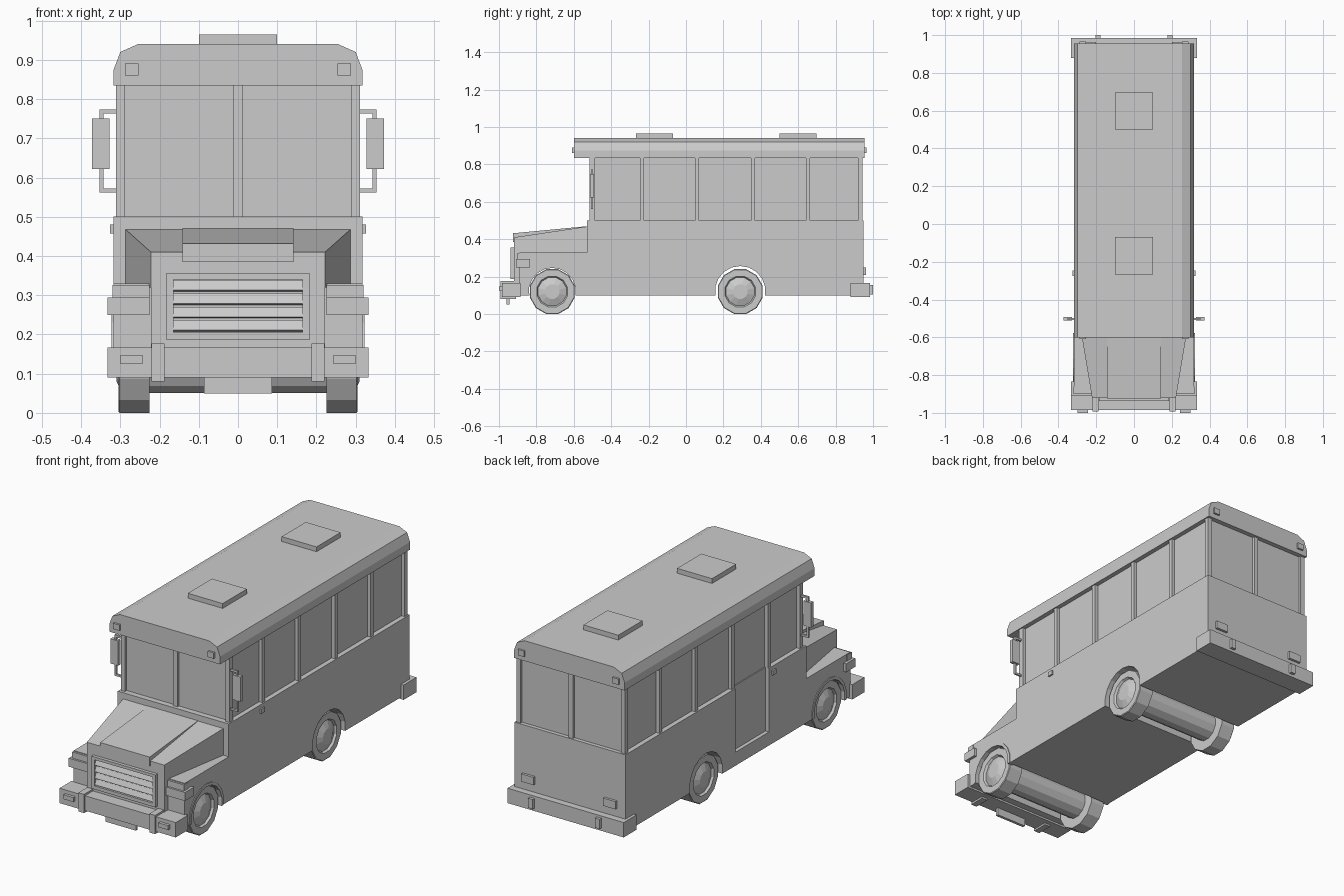
import bpy, bmesh, math
from mathutils import Vector, Matrix

if "Cube" in bpy.data.objects:
    bpy.data.objects.remove(bpy.data.objects["Cube"])


def finish(name, bm):
    bmesh.ops.recalc_face_normals(bm, faces=bm.faces)
    me = bpy.data.meshes.new(name)
    bm.to_mesh(me)
    bm.free()
    ob = bpy.data.objects.new(name, me)
    bpy.context.collection.objects.link(ob)
    return ob


def box(name, x, y, z, tilt=0):
    """Box from (min, max) ranges, optionally tilted about x."""
    bm = bmesh.new()
    bmesh.ops.create_cube(bm, size=1)
    for v in bm.verts:
        v.co = Vector((v.co.x * (x[1] - x[0]), v.co.y * (y[1] - y[0]), v.co.z * (z[1] - z[0])))
    bm.transform(Matrix.Rotation(tilt, 4, 'X'))
    bm.transform(Matrix.Translation((sum(x) / 2, sum(y) / 2, sum(z) / 2)))
    return finish(name, bm)


def pair(name, x, y, z):
    """The same box on both sides."""
    box(name + "_right", x, y, z)
    box(name + "_left", (-x[1], -x[0]), y, z)


def prism(name, pts, axis, lo, hi):
    """Extrude a profile: (y, z) points along x, or (x, z) points along y."""
    bm = bmesh.new()
    co = (lambda p, t: (t, p[0], p[1])) if axis == 'x' else (lambda p, t: (p[0], t, p[1]))
    a = [bm.verts.new(co(p, lo)) for p in pts]
    b = [bm.verts.new(co(p, hi)) for p in pts]
    bm.faces.new(a)
    bm.faces.new(b)
    for i in range(len(pts)):
        j = (i + 1) % len(pts)
        bm.faces.new((a[i], a[j], b[j], b[i]))
    return finish(name, bm)


def lathe(name, profile, y, z, side=1, n=12):
    """Spin (x, radius) points around a sideways axle."""
    bm = bmesh.new()
    rings = []
    for x, r in profile:
        rings.append([bm.verts.new((side * x, y + r * math.cos((i + .5) * math.tau / n),
                                    z + r * math.sin((i + .5) * math.tau / n))) for i in range(n)])
    for p, q in zip(rings, rings[1:]):
        for i in range(n):
            j = (i + 1) % n
            bm.faces.new((p[i], p[j], q[j], q[i]))
    bm.faces.new(rings[0])
    bm.faces.new(rings[-1])
    return finish(name, bm)


def arc(y, r, z0=.1, zc=.122, n=10):
    """Wheel arch points from front to back, starting on the sill."""
    a0 = math.asin((z0 - zc) / r)
    return [(y - r * math.cos(a), zc + r * math.sin(a))
            for a in (a0 + (math.pi - 2 * a0) * i / n for i in range(n + 1))]


WHEELS = {"front": -.715, "rear": .29}

# Lower body with fenders and wheel arches
profile = ([(-.89, .1)] + arc(WHEELS["front"], .135) + arc(WHEELS["rear"], .135)
           + [(.95, .1), (.95, .5), (-.53, .5), (-.53, .33), (-.89, .33)])
body = prism("lower_body", profile, 'x', -.318, .318)

# Door recess on the left side
cutter = box("door_cutter", (-.4, -.298), (-.225, .048), (.17, .6))
cutter.hide_render = True
mod = body.modifiers.new("door", 'BOOLEAN')
mod.object = cutter
mod.operation = 'DIFFERENCE'
mod.solver = 'EXACT'
bpy.context.view_layer.objects.active = body
bpy.ops.object.modifier_apply(modifier=mod.name)
bpy.data.objects.remove(cutter)

# Glass cabin, pillars
box("window_glass", (-.293, .293), (-.5, .93), (.48, .85))
for i, y in enumerate([(-.515, -.487), (-.246, -.225), (.048, .07), (.348, .37), (.642, .663), (.92, .943)]):
    pair(f"window_pillar_{i}", (.288, .311), y, (.49, .84))
box("windshield_post", (-.012, .012), (-.513, -.49), (.49, .84))
box("rear_window_post", (-.012, .012), (.92, .943), (.49, .84))

# Roof with chamfered shoulders, hatches, lamps
half = [(.317, .835), (.317, .875), (.3, .92), (.255, .94)]
prism("roof", half + [(-x, z) for x, z in reversed(half)], 'y', -.6, .955)
box("front_roof_hatch", (-.1, .1), (-.268, -.07), (.935, .965))
box("rear_roof_hatch", (-.1, .1), (.5, .697), (.935, .965))
pair("front_roof_lamp", (.253, .288), (-.61, -.595), (.86, .89))
pair("rear_roof_lamp", (.253, .288), (.95, .965), (.86, .89))

# Tapered hood
hood = bmesh.new()
corners = [(-.222, -.92, .41), (.222, -.92, .41), (.287, -.53, .468), (-.287, -.53, .468)]
top = [hood.verts.new(c) for c in corners]
low = [hood.verts.new((x, y, .32)) for x, y, z in corners]
hood.faces.new(top)
hood.faces.new(low)
for i in range(4):
    j = (i + 1) % 4
    hood.faces.new((top[i], top[j], low[j], low[i]))
finish("hood", hood)
prism("hood_scoop", [(-.925, .385), (-.925, .432), (-.53, .4695), (-.53, .44)], 'x', -.142, .142)
box("nose_panel", (-.222, .222), (-.92, -.88), (.15, .335))

# Grille frame and slats
pair("grille_side", (.165, .184), (-.937, -.91), (.187, .355))
box("grille_top", (-.165, .165), (-.937, -.91), (.34, .355))
box("grille_bottom", (-.165, .165), (-.937, -.91), (.187, .205))
for i in range(4):
    z = .222 + i * .034
    box(f"grille_slat_{i}", (-.165, .165), (-.931, -.923), (z - .014, z + .014), math.radians(-25))

# Headlights and corner signals
pair("headlight", (.226, .32), (-.9, -.86), (.293, .326))
pair("corner_signal", (.226, .333), (-.91, -.835), (.25, .294))

# Bumpers
box("front_bumper", (-.333, .333), (-.985, -.885), (.09, .167))
pair("front_bumper_guard", (.187, .22), (-.993, -.91), (.08, .177))
pair("front_bumper_lamp", (.243, .3), (-1, -.98), (.125, .148))
box("front_plate", (-.087, .087), (-.96, -.945), (.05, .095))
box("rear_bumper", (-.333, .333), (.88, .985), (.09, .167))
pair("rear_bumper_guard", (.178, .205), (.97, 1), (.105, .155))

# Rear and side lamps
pair("tail_lamp", (.2, .27), (.945, .963), (.21, .25))
pair("side_marker", (.31, .326), (-.275, -.245), (.457, .48))

# Wheels, axles and front arch lips
for name, y in WHEELS.items():
    lathe(f"{name}_axle", [(-.29, .072), (.29, .072)], y, .12)
    for label, s in (("right", 1), ("left", -1)):
        lathe(f"{name}_{label}_wheel", [(.225, .124), (.302, .124), (.305, .12), (.305, .085),
                                        (.294, .078), (.31, .04)], y, .12, s)
for label, s in (("right", 1), ("left", -1)):
    lip = arc(WHEELS["front"], .14) + arc(WHEELS["front"], .125)[::-1]
    prism(f"front_{label}_arch_lip", lip, 'x', s * .295, s * .322)

# Side mirrors on brackets
pair("mirror", (.328, .372), (-.512, -.492), (.622, .75))
pair("mirror_stem", (.343, .353), (-.507, -.497), (.562, .774))
pair("mirror_upper_arm", (.305, .353), (-.507, -.497), (.763, .774))
pair("mirror_lower_arm", (.305, .353), (-.507, -.497), (.562, .572))
